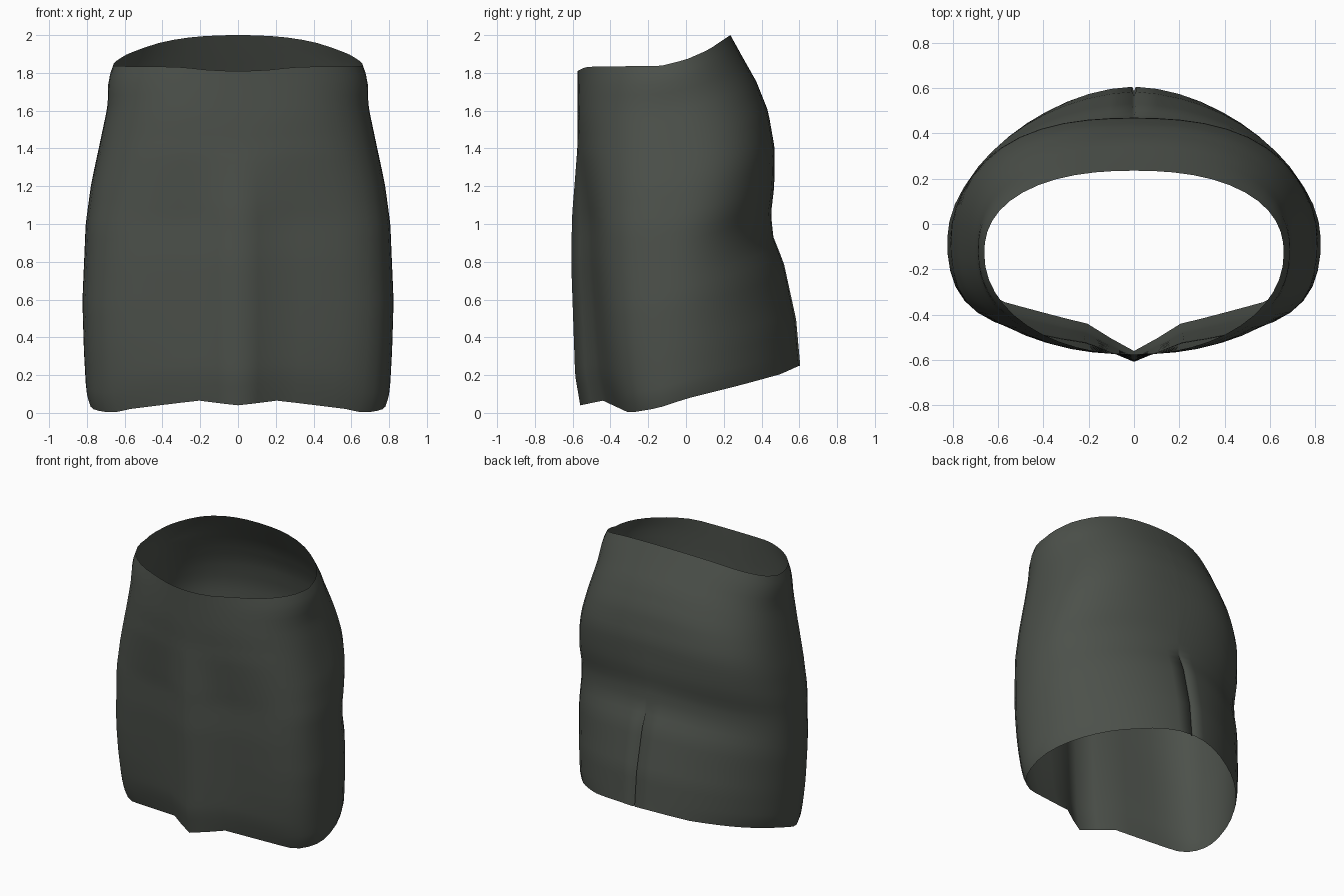
import bpy, bmesh, math

if "Cube" in bpy.data.objects:
    bpy.data.objects.remove(bpy.data.objects["Cube"])

fabric = bpy.data.materials.new("dark grey green fabric")
fabric.diffuse_color = (0.072, 0.081, 0.069, 1)
fabric.use_nodes = True
fabric.node_tree.nodes["Principled BSDF"].inputs["Base Color"].default_value = fabric.diffuse_color


def curve(points, t):
    """Piecewise linear lookup with clamped ends."""
    if t <= points[0][0]:
        return points[0][1]
    for (a, va), (b, vb) in zip(points, points[1:]):
        if t <= b:
            return va + (vb - va) * (t - a) / (b - a)
    return points[-1][1]


# profiles running from hem (0) to waist (1)
HALF_WIDTH = [(0, .785), (.03, .805), (.15, .817), (.3, .825), (.53, .807), (.64, .78),
              (.75, .738), (.88, .69), (.96, .688), (1, .66)]
FRONT = [(0, -.56), (.09, -.587), (.43, -.608), (.57, -.603), (.66, -.59), (.77, -.575), (1, -.575)]
BACK = [(0, .605), (.14, .583), (.31, .518), (.39, .462), (.46, .45), (.54, .467),
        (.66, .469), (.77, .435), (.86, .372), (.94, .293), (1, .235)]
CENTRE = [(0, -.06), (.6, -.07), (1, -.13)]
# squareness of the front and back halves of the cross-section
SQUARE_FRONT = [(0, 2.15), (.2, 2.4), (.55, 2.6), (.7, 2.55), (.88, 2.35), (1, 2.05)]
SQUARE_BACK = [(0, 1.8), (.2, 1.85), (.45, 2.0), (.6, 2.4), (.7, 2.6), (.82, 2.5), (1, 2.3)]
# hollow either side of the front centre fold, across x and along height
DIP_X = [(0, 0), (.22, .115), (.45, .11), (.65, .055), (.78, 0)]
DIP_T = [(0, 1), (.1, .92), (.35, .8), (.55, .7), (.65, .4), (.75, .1), (.85, 0)]
# height of hem and waist edges by depth
HEM_Z = [(-.56, .04), (-.44, .065), (-.3, 0), (-.15, .025), (0, .075), (.3, .15), (.5, .205), (.6, .25)]
WAIST_Z = [(-.575, 1.81), (-.53, 1.832), (-.13, 1.838), (0, 1.87), (.12, 1.923), (.235, 2.0)]


def outline(angle, t):
    """Point of the cross-section; angle 0 is the back centre."""
    s, c = math.sin(angle), math.cos(angle)
    mid = curve(CENTRE, t)
    n = curve(SQUARE_BACK if c > 0 else SQUARE_FRONT, t)
    reach = curve(BACK, t) - mid if c > 0 else mid - curve(FRONT, t)
    # superellipse radius along the given direction keeps columns straight
    r = (abs(s) ** n + abs(c) ** n) ** (-1 / n)
    x = curve(HALF_WIDTH, t) * r * s
    y = mid + reach * r * c
    if c < 0:
        y += curve(DIP_X, abs(x)) * curve(DIP_T, t)
    return x, y


def surface(angle, t):
    x, y = outline(angle, t)
    low = curve(HEM_Z, outline(angle, 0)[1])
    high = curve(WAIST_Z, outline(angle, 1)[1])
    # shallow pleat groove at the back centre, below the seat
    if angle == 0:
        y -= .02 * min(1, max(0, (.4 - t) / .08))
    return x, y, low + (high - low) * t


# skirt body: open tube, with narrow columns beside the back pleat
angles = sorted([2 * math.pi * i / 48 for i in range(48)] + [.01, 2 * math.pi - .01])
bm = bmesh.new()
rows = [[bm.verts.new(surface(a, i / 36)) for a in angles] for i in range(37)]
count = len(angles)
for lower, upper in zip(rows, rows[1:]):
    for i in range(count):
        j = (i + 1) % count
        bm.faces.new((lower[j], lower[i], upper[i], upper[j]))
# soften the profile kinks, leaving the edges, the pleat and the front fold
soft = [v for row in rows[1:-1] for v, a in zip(row, angles)
        if .02 < a < 6.26 and abs(a - math.pi) > .01]
bmesh.ops.smooth_vert(bm, verts=soft, factor=.4, use_axis_x=True, use_axis_y=True, use_axis_z=True)
mesh = bpy.data.meshes.new("skirt_body")
bm.to_mesh(mesh)
bm.free()
mesh.materials.append(fabric)
mesh.shade_smooth()
bpy.context.collection.objects.link(bpy.data.objects.new("skirt_body", mesh))
